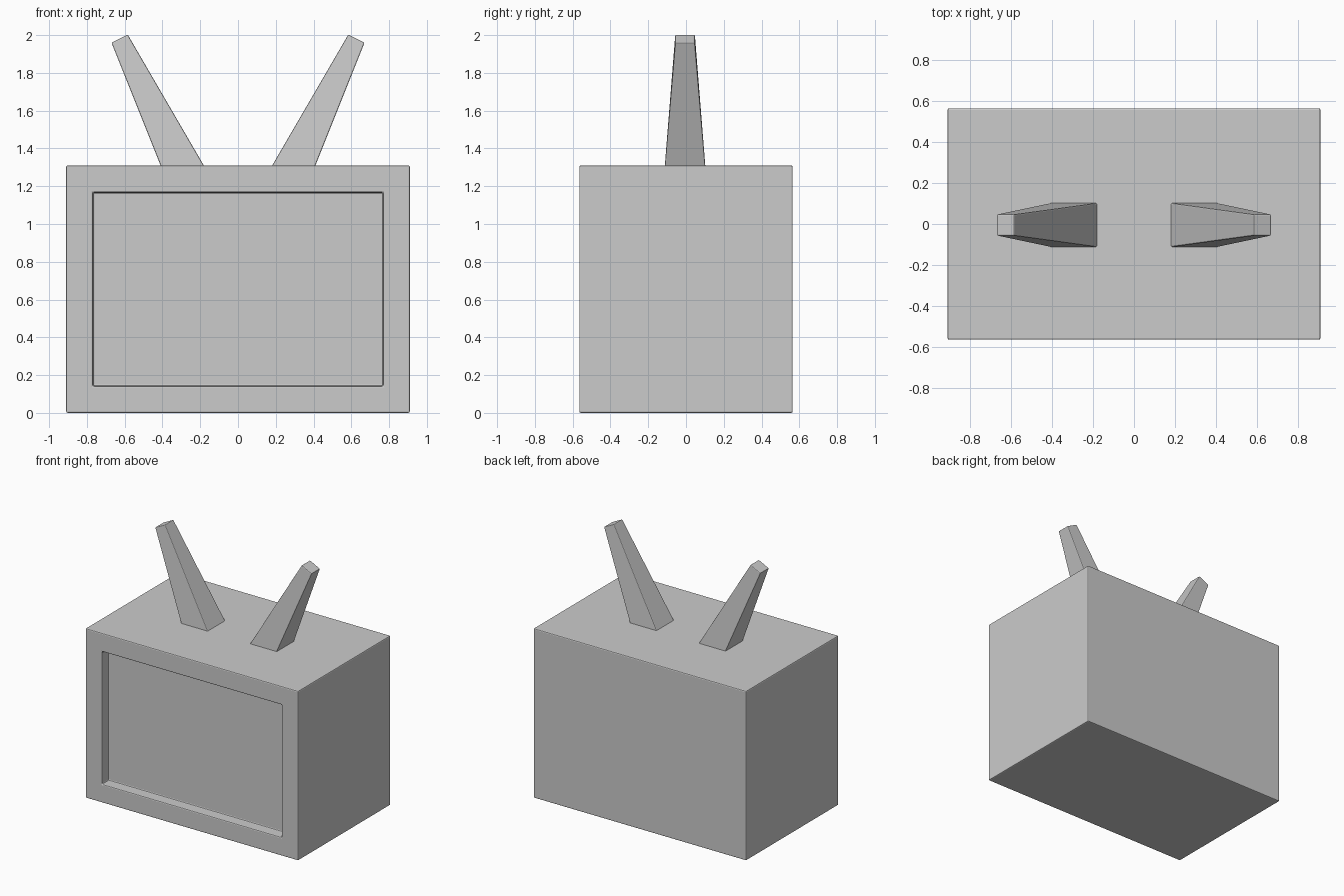
import bpy, bmesh
from mathutils import Vector

if "Cube" in bpy.data.objects:
    bpy.data.objects.remove(bpy.data.objects["Cube"])

W, D, H = 1.82, 1.13, 1.31   # cabinet size
FRAME, DEPTH = 0.143, 0.08   # screen border and recess depth


def finish(name, bm, bevel):
    bmesh.ops.recalc_face_normals(bm, faces=bm.faces)
    mesh = bpy.data.meshes.new(name)
    bm.to_mesh(mesh)
    bm.free()
    obj = bpy.data.objects.new(name, mesh)
    bpy.context.collection.objects.link(obj)
    mod = obj.modifiers.new("edge_bevel", 'BEVEL')
    mod.width = bevel
    mod.segments = 2
    mod.limit_method = 'ANGLE'
    return obj


# Cabinet: box with a recessed screen in the front face
bm = bmesh.new()
bmesh.ops.create_cube(bm, size=1)
for v in bm.verts:
    v.co = Vector((v.co.x * W, v.co.y * D, (v.co.z + 0.5) * H))
bm.normal_update()
front = min(bm.faces, key=lambda f: f.calc_center_median().y)
bmesh.ops.inset_region(bm, faces=[front], thickness=FRAME, use_even_offset=True)
screen = bmesh.ops.extrude_discrete_faces(bm, faces=[front])["faces"][0]
bmesh.ops.translate(bm, verts=screen.verts, vec=(0, DEPTH, 0))
finish("cabinet", bm, 0.008)


# Antennas: tapered slanted bars rising from the top, set slightly into it
def antenna(name, side):
    base = [(0.174, 1.298), (0.405, 1.298)]
    tip = [(0.67, 1.96), (0.584, 2.003)]
    bm = bmesh.new()
    rings = []
    for s in (-1, 1):
        pts = [(x, s * 0.108, z) for x, z in base] + [(x, s * 0.052, z) for x, z in tip]
        rings.append([bm.verts.new((side * x, y - 0.005, z)) for x, y, z in pts])
    a, b = rings
    bm.faces.new(a)
    bm.faces.new(b[::-1])
    for i in range(4):
        j = (i + 1) % 4
        bm.faces.new((a[i], b[i], b[j], a[j]))
    finish(name, bm, 0.006)


antenna("antenna_left", -1)
antenna("antenna_right", 1)
